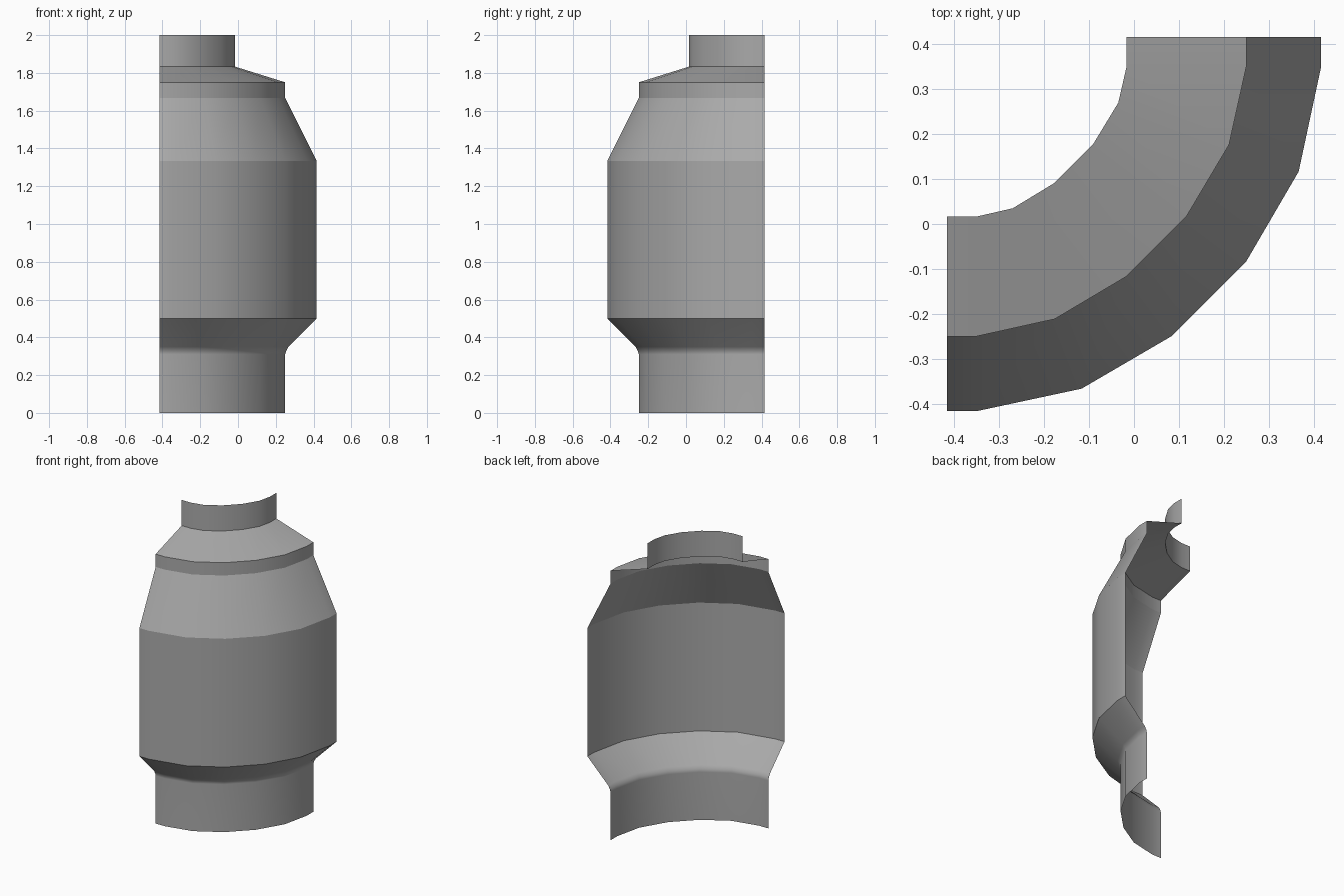
import bpy, bmesh

if "Cube" in bpy.data.objects:
    bpy.data.objects.remove(bpy.data.objects["Cube"])

UNIT = 1 / 60           # plan grid step
CORNER = 25             # plan position of the quarter-turn centre


def quarter(radius, p, q):
    """Plan outline of a quarter bend, symmetric about its diagonal."""
    half = [(0, radius), (4, radius), p, q]
    return half + [(b, a) for a, b in reversed(half)]


def blend(a, b, t):
    return [(p[0] + (q[0] - p[0]) * t, p[1] + (q[1] - p[1]) * t)
            for p, q in zip(a, b)]


neck = quarter(24, (8.8, 22.9), (14.4, 19.5))
collar = quarter(40, (14.4, 37.7), (24, 32))
body = quarter(50, (18, 47), (30, 40))

# Height, outline and whether the ring is a hard crease
rings = [
    (0, collar, False),
    (0.31, collar, False),
    (0.328, blend(collar, body, 0.03), False),
    (0.35, blend(collar, body, 0.1), False),
    (0.5, body, True),
    (4 / 3, body, True),
    (5 / 3, collar, True),
    (1.75, collar, True),
    (11 / 6, neck, True),
    (2, neck, False),
]

# Open shell lofted through the rings
bm = bmesh.new()
loops = [[bm.verts.new(((x - CORNER) * UNIT, (CORNER - y) * UNIT, z))
          for x, y in outline] for z, outline, _ in rings]
for low, high in zip(loops, loops[1:]):
    for i in range(len(low) - 1):
        face = bm.faces.new((low[i], low[i + 1], high[i + 1], high[i]))
        face.smooth = True
for loop, (_, _, crease) in zip(loops, rings):
    for a, b in zip(loop, loop[1:]):
        bm.edges.get((a, b)).smooth = not crease

mesh = bpy.data.meshes.new("quarter_shell")
bm.to_mesh(mesh)
bm.free()
shell = bpy.data.objects.new("quarter_shell", mesh)
bpy.context.collection.objects.link(shell)

# Keep the cone flat and the lower fillet soft
weighted = shell.modifiers.new("weighted_normals", "WEIGHTED_NORMAL")
weighted.keep_sharp = True

# Plain grey finish
grey = bpy.data.materials.new("plain_grey")
grey.use_nodes = True
colour = (0.4, 0.4, 0.4, 1)
grey.diffuse_color = colour
grey.node_tree.nodes["Principled BSDF"].inputs["Base Color"].default_value = colour
mesh.materials.append(grey)
